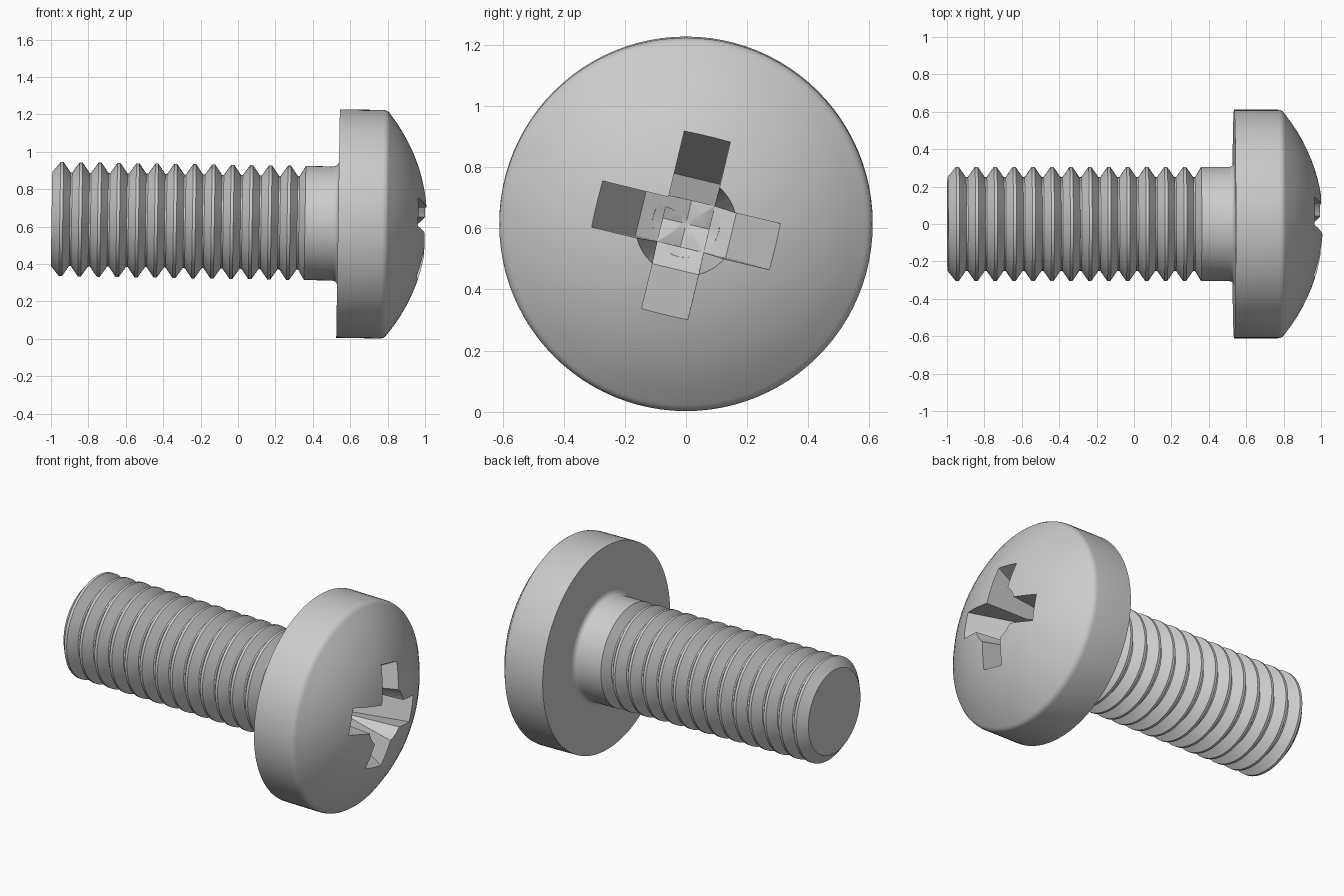
import bpy, bmesh, math
from mathutils import Matrix, Vector

cube = bpy.data.objects.get("Cube")
if cube:
    bpy.data.objects.remove(cube, do_unlink=True)

# Whole screw lies along x, tipped very slightly about y
PLACE = Matrix.Translation((0, 0, 0.625)) @ Matrix.Rotation(0.016, 4, 'Y')

steel = bpy.data.materials.new("grey_steel")
steel.use_nodes = True
GREY = (0.6, 0.6, 0.6, 1)
steel.diffuse_color = GREY
steel.node_tree.nodes["Principled BSDF"].inputs["Base Color"].default_value = GREY


def finish(name, bm):
    bmesh.ops.recalc_face_normals(bm, faces=bm.faces)
    bm.transform(PLACE)
    mesh = bpy.data.meshes.new(name)
    bm.to_mesh(mesh)
    bm.free()
    mesh.materials.append(steel)
    obj = bpy.data.objects.new(name, mesh)
    bpy.context.collection.objects.link(obj)
    return obj


def lathe(name, start, profile, end, steps=72):
    """Closed solid of (axial, radius) rings about x, between two axis points."""
    bm = bmesh.new()
    turns = [math.tau * i / steps for i in range(steps)]
    rings = [[bm.verts.new((t, r * math.cos(a), r * math.sin(a))) for a in turns]
             for t, r in profile]
    tips = [bm.verts.new((start, 0, 0)), bm.verts.new((end, 0, 0))]
    for i in range(steps):
        j = (i + 1) % steps
        bm.faces.new((tips[0], rings[0][j], rings[0][i]))
        bm.faces.new((tips[1], rings[-1][i], rings[-1][j]))
        for a, b in zip(rings, rings[1:]):
            bm.faces.new((a[i], a[j], b[j], b[i]))
    return finish(name, bm)


def slot(name, profile, width, angle):
    """Closed prism of (across, axial) points, turned about the x axis."""
    bm = bmesh.new()
    u = Vector((0, math.cos(angle), math.sin(angle)))
    v = Vector((0, -math.sin(angle), math.cos(angle)))
    near, far = [[bm.verts.new(u * a + Vector((t, 0, 0)) + v * side * width / 2)
                  for a, t in profile] for side in (-1, 1)]
    bm.faces.new(near[::-1])
    bm.faces.new(far)
    for i in range(len(profile)):
        j = (i + 1) % len(profile)
        bm.faces.new((near[i], near[j], far[j], far[i]))
    return finish(name, bm)


def cut(obj, cutter):
    """Subtract the cutter, taking the first solver that really cuts."""
    bpy.context.view_layer.objects.active = obj
    before = len(obj.data.polygons)
    cutter.hide_render = True
    mod = obj.modifiers.new("recess", 'BOOLEAN')
    mod.operation = 'DIFFERENCE'
    mod.object = cutter
    for solver in ('EXACT', 'MANIFOLD', 'FLOAT'):
        mod.solver = solver
        bpy.context.view_layer.update()
        result = obj.evaluated_get(bpy.context.evaluated_depsgraph_get())
        if before / 2 < len(result.data.polygons) != before:
            break
    bpy.ops.object.modifier_apply(modifier=mod.name)
    bpy.data.objects.remove(cutter, do_unlink=True)


def smooth(obj):
    bpy.ops.object.select_all(action='DESELECT')
    obj.select_set(True)
    bpy.context.view_layer.objects.active = obj
    bpy.ops.object.shade_smooth_by_angle(angle=math.radians(28))


# Domed pan head with a rounded rim
APEX, DOME_R, EDGE = 1.013, 0.94, 0.59
head_profile = [(0.535, 0.611), (0.77, 0.611), (0.785, 0.608), (0.797, 0.6)]
for i in range(12):
    r = EDGE * (1 - i / 12)
    head_profile.append((APEX - DOME_R + math.sqrt(DOME_R ** 2 - r ** 2), r))
head = lathe("screw_head", 0.535, head_profile, APEX, 96)

# Cross recess: two slots with steep ends and a tapered core
slot_profile = [(-0.372, 1.1), (0.372, 1.1), (0.152, 0.68), (0, 0.62), (-0.152, 0.68)]
for k in range(2):
    angle = math.radians(-13.5 + 90 * k)
    cut(head, slot("recess_slot_cutter", slot_profile, 0.155, angle))
cut(head, lathe("recess_core_cutter", 0.615, [(0.66, 0.11), (1.1, 0.183)], 1.1, 32))
smooth(head)

# Shaft: ring threads, plain neck and a fillet under the head
ROOT, CREST, PITCH = 0.25, 0.305, 0.1013
shaft_profile = [(-0.997, ROOT)]
for k in range(13):
    t = -0.945 + k * PITCH
    shaft_profile += [(t - 0.008, CREST), (t + 0.008, CREST),
                      (t + 0.046, ROOT), (t + 0.055, ROOT)]
shaft_profile += [(0.358, CREST), (0.51, CREST), (0.523, 0.309), (0.531, 0.317),
                  (0.535, 0.33), (0.55, 0.33)]
smooth(lathe("threaded_shaft", -0.997, shaft_profile, 0.55))
